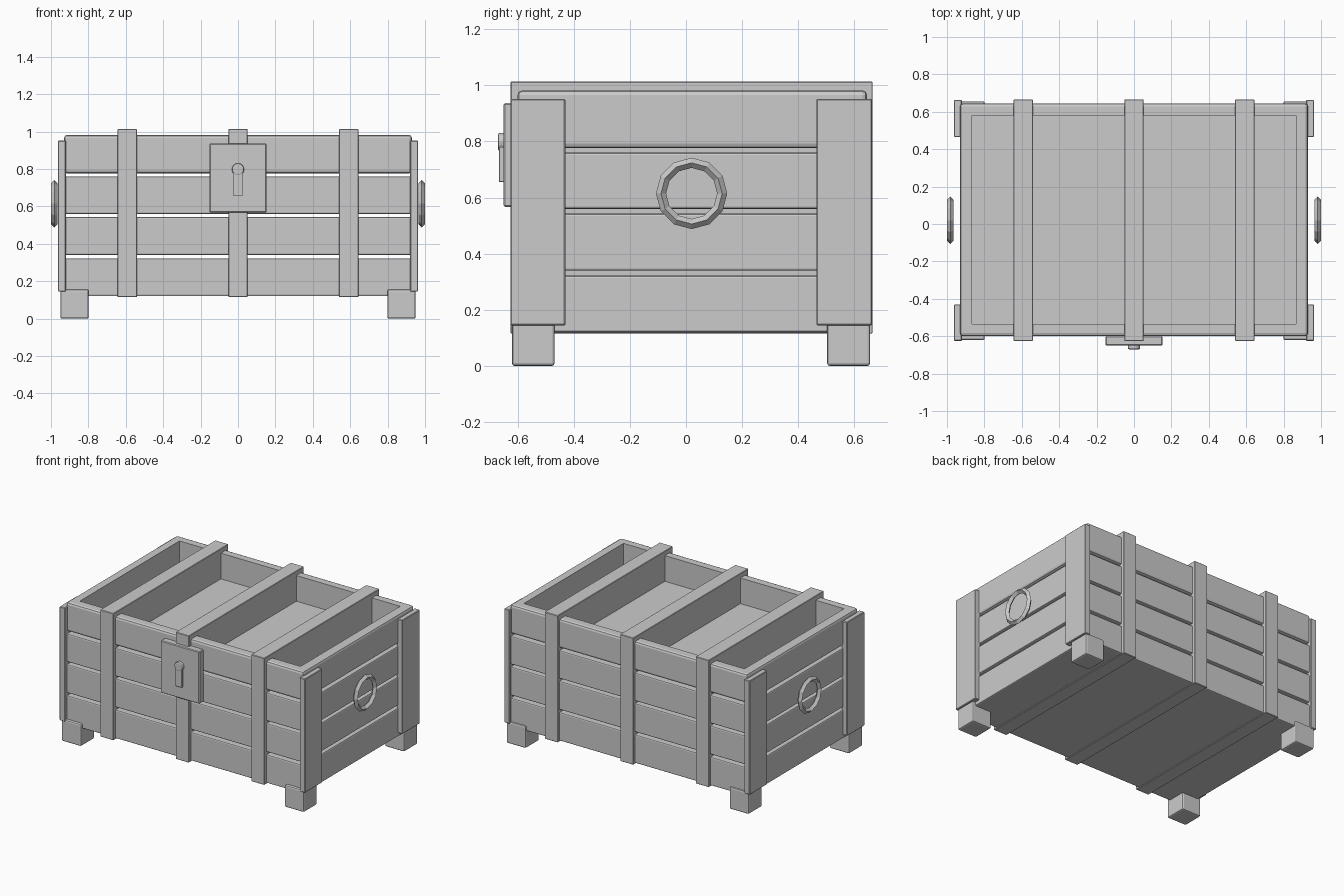
import bpy, bmesh, math

if "Cube" in bpy.data.objects:
    bpy.data.objects.remove(bpy.data.objects["Cube"])

CY = 0.02  # the crate body sits slightly behind the lock plate


def box(name, x, y, z, bevel=0.006, segments=1, pocket=None):
    """Bevelled box from (min, max) ranges; pocket = (rim width, depth) hollows the top."""
    bm = bmesh.new()
    bmesh.ops.create_cube(bm, size=1)
    for v in bm.verts:
        v.co = [(r[0] + r[1]) / 2 + c * (r[1] - r[0]) for r, c in zip((x, y, z), v.co)]
    bmesh.ops.bevel(bm, geom=bm.edges[:], offset=bevel, segments=segments,
                    profile=0.5, affect='EDGES')
    if pocket:
        bm.normal_update()
        top = max(bm.faces, key=lambda f: f.calc_area() * (f.normal.z > 0.99))
        bmesh.ops.inset_region(bm, faces=[top], thickness=pocket[0] - bevel)
        new = bmesh.ops.extrude_discrete_faces(bm, faces=[top])["faces"]
        for v in new[0].verts:
            v.co.z -= pocket[1]
    bmesh.ops.recalc_face_normals(bm, faces=bm.faces[:])
    mesh = bpy.data.meshes.new(name)
    bm.to_mesh(mesh)
    bm.free()
    ob = bpy.data.objects.new(name, mesh)
    bpy.context.collection.objects.link(ob)
    return ob


# Stacked board layers, the top one open as a tray
layers = [(0.12, 0.322), (0.34, 0.543), (0.56, 0.76), (0.776, 0.982)]
for i, z in enumerate(layers):
    box(f"board_layer_{i + 1}", (-0.93, 0.93), (CY - 0.62, CY + 0.625), z,
        bevel=0.016 if i == 3 else 0.008, segments=2,
        pocket=(0.085, 0.182) if i == 3 else None)

# Straps running through the body
for name, x in (("left", -0.592), ("middle", 0), ("right", 0.592)):
    box(f"strap_{name}", (x - 0.052, x + 0.052), (CY - 0.645, CY + 0.645),
        (0.115, 1.014), bevel=0.003)

for side, s in (("left", -1), ("right", 1)):
    for end, y_plate, y_foot in (("front", (-0.625, -0.43), (-0.62, -0.468)),
                                 ("back", (0.465, 0.663), (0.503, 0.656))):
        # Corner plates on the end walls
        box(f"corner_plate_{end}_{side}", sorted((s * 0.92, s * 0.963)), y_plate,
            (0.145, 0.952), bevel=0.004)
        # Feet
        box(f"foot_{end}_{side}", sorted((s * 0.798, s * 0.95)), y_foot,
            (0, 0.156), bevel=0.01, segments=2)
    # Ring handles
    bpy.ops.mesh.primitive_torus_add(major_segments=12, minor_segments=4,
                                     major_radius=0.109, minor_radius=0.018,
                                     location=(s * 0.982, CY, 0.615),
                                     rotation=(0, math.pi / 2, 0))
    bpy.context.object.name = f"ring_handle_{side}"

# Lock plate with raised keyhole
box("lock_plate", (-0.152, 0.152), (-0.65, -0.6), (0.567, 0.937), bevel=0.005)
box("keyhole_slot", (-0.025, 0.025), (-0.667, -0.64), (0.655, 0.79), bevel=0.002)
bpy.ops.mesh.primitive_cylinder_add(vertices=16, radius=0.033, depth=0.03,
                                    location=(0, -0.655, 0.798),
                                    rotation=(math.pi / 2, 0, 0))
keyhole = bpy.context.object
keyhole.name = "keyhole_round"
mod = keyhole.modifiers.new("edge", 'BEVEL')
mod.width = 0.008
mod.segments = 2
